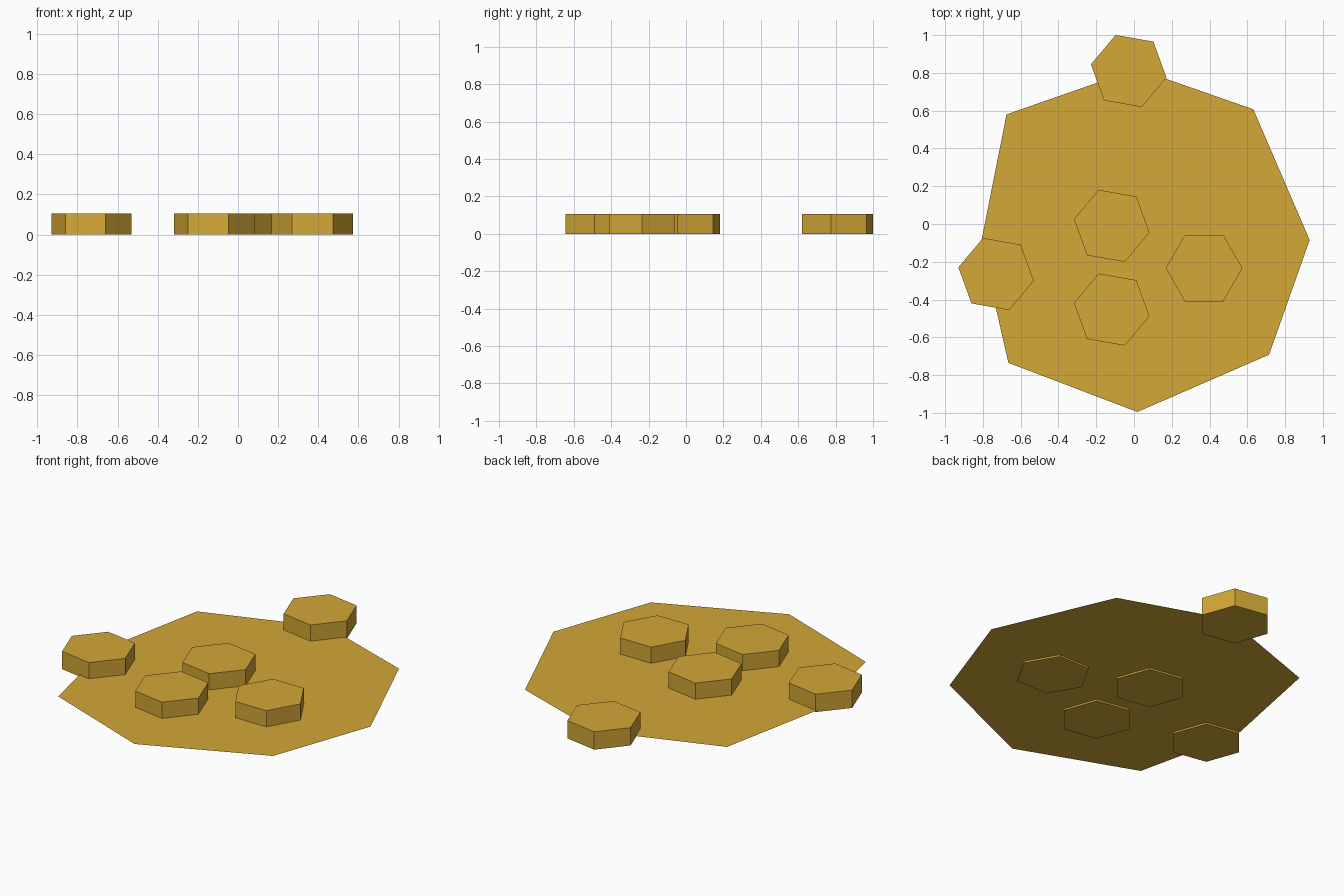
import bpy, bmesh, math

if "Cube" in bpy.data.objects:
    bpy.data.objects.remove(bpy.data.objects["Cube"])

gold = bpy.data.materials.new("gold")
gold.diffuse_color = (0.658, 0.392, 0.038, 1)
gold.use_nodes = True
gold.node_tree.nodes["Principled BSDF"].inputs["Base Color"].default_value = gold.diffuse_color


def make_slab(name, points, z, height=0.0):
    """Flat polygon at z, extruded upward into a closed prism if height > 0."""
    bm = bmesh.new()
    face = bm.faces.new([bm.verts.new((x, y, z)) for x, y in points])
    if height:
        top = bmesh.ops.extrude_face_region(bm, geom=[face], use_keep_orig=True)
        moved = [v for v in top["geom"] if isinstance(v, bmesh.types.BMVert)]
        bmesh.ops.translate(bm, verts=moved, vec=(0, 0, height))
        bmesh.ops.recalc_face_normals(bm, faces=bm.faces)
    mesh = bpy.data.meshes.new(name)
    bm.to_mesh(mesh)
    bm.free()
    mesh.materials.append(gold)
    obj = bpy.data.objects.new(name, mesh)
    bpy.context.collection.objects.link(obj)
    return obj


# Thin irregular eight-sided sheet, just above the undersides of the tiles
outline = [(0.93, -0.085), (0.632, 0.607), (0.017, 0.822), (-0.675, 0.58),
           (-0.81, -0.10), (-0.665, -0.735), (0.018, -0.995), (0.715, -0.692)]
make_slab("base_sheet", outline[::-1], 0.01)

# Hexagonal tiles: centre x, centre y, turn in degrees
tiles = [(-0.118, -0.01, -10), (-0.118, -0.453, -10), (-0.73, -0.265, -10),
         (-0.028, 0.81, -10), (0.371, -0.234, 0)]
for i, (cx, cy, turn) in enumerate(tiles, 1):
    angles = [math.radians(turn + 60 * k) for k in range(6)]
    ring = [(cx + 0.203 * math.cos(a), cy + 0.203 * math.sin(a)) for a in angles]
    make_slab(f"hexagon_tile_{i}", ring, 0.0, 0.106)
